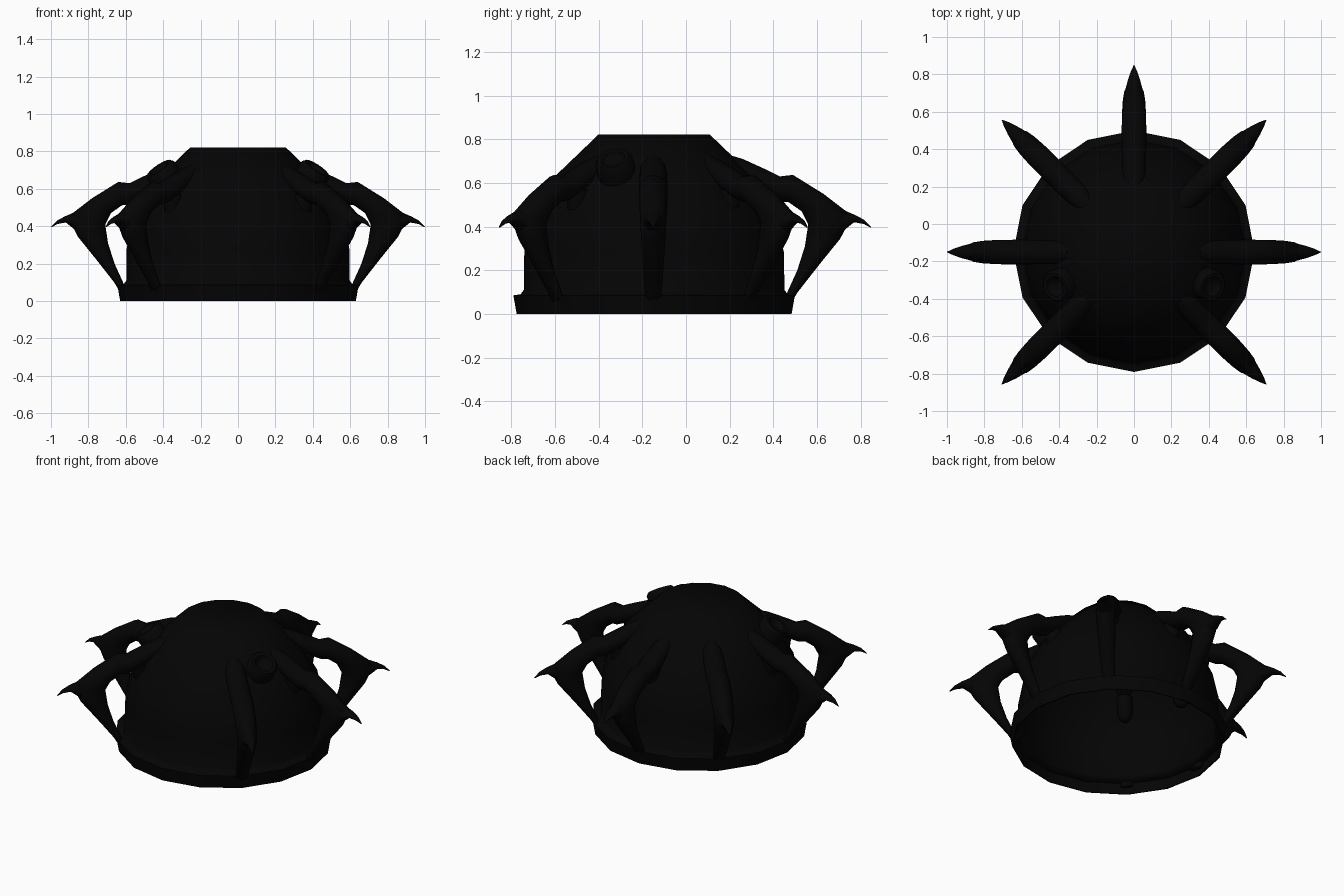
import bpy, bmesh, math
from mathutils import Vector, Matrix

cube = bpy.data.objects.get("Cube")
if cube:
    bpy.data.objects.remove(cube, do_unlink=True)

black = bpy.data.materials.new("matte black")
black.use_nodes = True
COLOUR = (0.0013, 0.0013, 0.0013, 1)
black.diffuse_color = COLOUR
black.node_tree.nodes["Principled BSDF"].inputs["Base Color"].default_value = COLOUR


def finish(name, bm, matrix, angle):
    bmesh.ops.recalc_face_normals(bm, faces=bm.faces)
    mesh = bpy.data.meshes.new(name)
    bm.to_mesh(mesh)
    bm.free()
    mesh.materials.append(black)
    obj = bpy.data.objects.new(name, mesh)
    obj.matrix_world = matrix
    bpy.context.collection.objects.link(obj)
    bpy.ops.object.select_all(action='DESELECT')
    obj.select_set(True)
    bpy.context.view_layer.objects.active = obj
    bpy.ops.object.shade_smooth_by_angle(angle=math.radians(angle))


def skin(bm, rings):
    """Bridge rings of points into a capped tube."""
    loops = [[bm.verts.new(p) for p in ring] for ring in rings]
    for a, b in zip(loops, loops[1:]):
        for i in range(len(a)):
            j = (i + 1) % len(a)
            bm.faces.new((a[i], a[j], b[j], b[i]))
    bm.faces.new(loops[0])
    bm.faces.new(loops[-1])


def lathe(name, profile, matrix, sides=16):
    bm = bmesh.new()
    turns = [2 * math.pi * i / sides for i in range(sides)]
    skin(bm, [[(r * math.cos(t), r * math.sin(t), z) for t in turns]
              for r, z in profile])
    finish(name, bm, matrix, 50)


def fin_ring(inner, outer, width, sides=12):
    """Ellipse spanning two points in the leg's plane."""
    a, b = Vector((inner[0], 0, inner[1])), Vector((outer[0], 0, outer[1]))
    mid, half = (a + b) / 2, (b - a) / 2
    side = Vector((0, width, 0))
    return [mid + half * math.cos(t) + side * math.sin(t)
            for t in (2 * math.pi * i / sides for i in range(sides))]


# Thin hollow dome with a flared rim, open below: inner skin from crown to foot, then outer skin back up
SHELL = [(0.63, 0), (0.645, 0.085), (0.612, 0.09), (0.597, 0.11), (0.595, 0.28),
         (0.56, 0.44), (0.45, 0.635), (0.255, 0.822)]
inside = [(r - 0.007, max(z - 0.007, 0)) for r, z in reversed(SHELL)]
lathe("dome", inside + SHELL, Matrix.Translation((0, -0.146, 0)))

# Bent legs: (inner edge, outer edge, half width) from the dome to the rim
LEG = [((0.33, 0.64), (0.36, 0.725), 0.045),
       ((0.39, 0.61), (0.41, 0.71), 0.06),
       ((0.50, 0.55), (0.52, 0.66), 0.065),
       ((0.58, 0.515), (0.58, 0.63), 0.066),
       ((0.62, 0.512), (0.64, 0.637), 0.066),
       ((0.68, 0.47), (0.78, 0.55), 0.065),
       ((0.71, 0.41), (0.91, 0.45), 0.06),
       ((0.695, 0.31), (0.857, 0.345), 0.055),
       ((0.66, 0.2), (0.76, 0.225), 0.047),
       ((0.61, 0.09), (0.662, 0.1), 0.038),
       ((0.575, 0.03), (0.632, 0.05), 0.035)]
CLAW = [((0.80, 0.36), (0.80, 0.515), 0.052),
        ((0.87, 0.38), (0.87, 0.477), 0.046),
        ((0.92, 0.42), (0.925, 0.453), 0.032),
        ((0.965, 0.412), (0.967, 0.431), 0.017),
        ((0.996, 0.395), (1.0, 0.398), 0.002)]
# Short rounded root where each leg passes through the shell
ROOT = [((0.42, 0.57), (0.55, 0.57), 0.05),
        ((0.44, 0.46), (0.535, 0.46), 0.045),
        ((0.46, 0.43), (0.52, 0.43), 0.03),
        ((0.48, 0.42), (0.50, 0.42), 0.01)]

names = ["left", "back_left", "back", "back_right", "right", "front_right", "", "front_left"]
leg_place = Matrix.Translation((0, -0.15, 0))
for step, label in enumerate(names):
    if not label:
        continue
    turn = leg_place @ Matrix.Rotation(step * math.pi / 4, 4, 'Z')
    for part, stations in (("leg", LEG), ("claw", CLAW), ("leg_root", ROOT)):
        bm = bmesh.new()
        skin(bm, [fin_ring(*s) for s in stations])
        finish(f"{label}_{part}", bm, turn, 50)

# Round sockets with a raised lip and a dished middle
SOCKET = [(0.088, -0.05), (0.088, 0.025), (0.075, 0.042), (0.055, 0.04), (0.045, 0.02), (0.02, 0.012)]
for label, s in (("left", 1), ("right", -1)):
    normal = Vector((0.5 * s, -0.22, 0.75))
    spin = normal.to_track_quat('Z', 'Y').to_matrix().to_4x4()
    lathe(f"{label}_socket", SOCKET, Matrix.Translation((0.4 * s, -0.325, 0.678)) @ spin)
